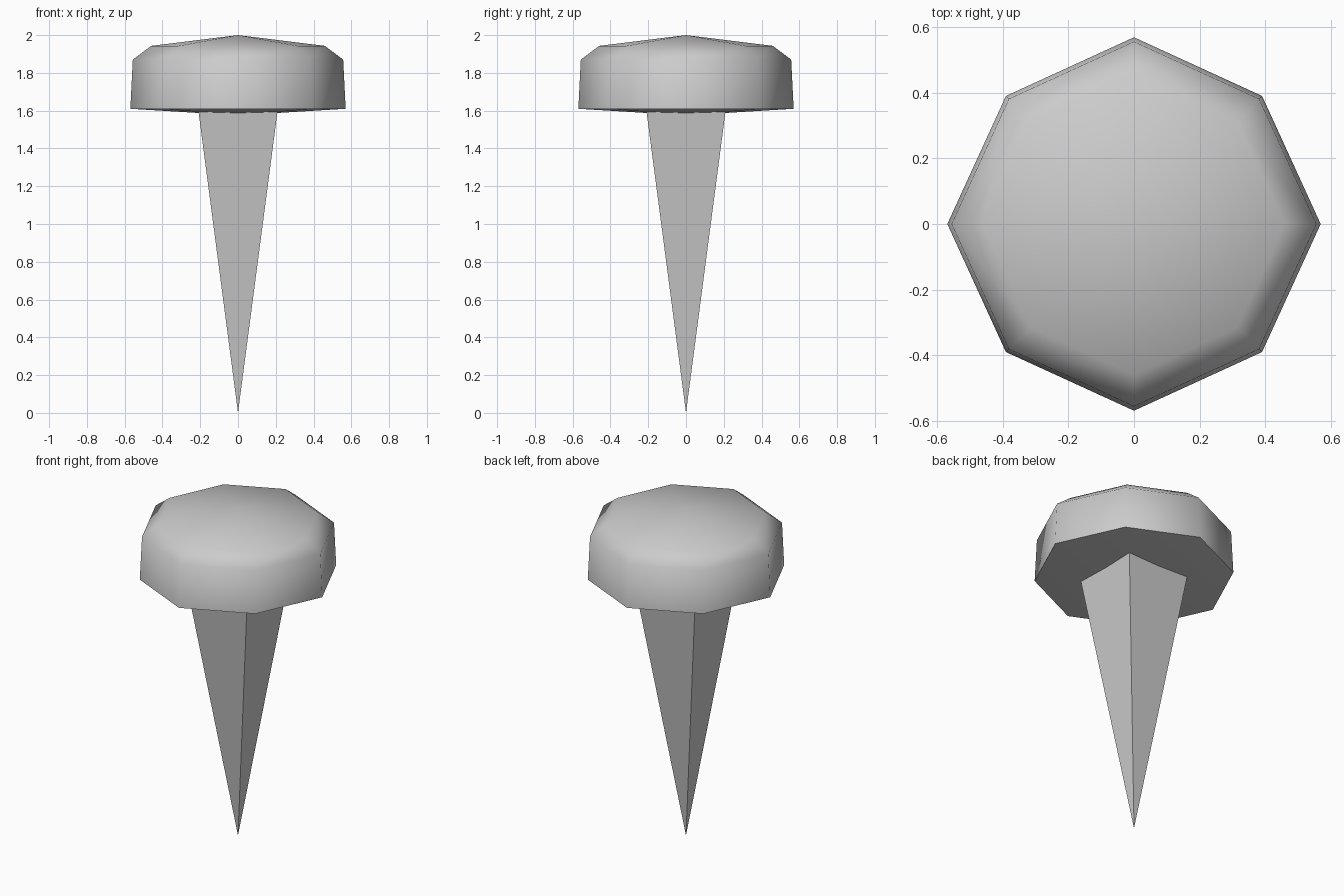
import bpy
import bmesh
from math import cos, sin, pi, radians

default = bpy.data.objects.get("Cube")
if default:
    bpy.data.objects.remove(default)

grey = bpy.data.materials.new("plain grey")
grey.use_nodes = True
colour = (0.6, 0.6, 0.6, 1)
grey.diffuse_color = colour
grey.node_tree.nodes["Principled BSDF"].inputs["Base Color"].default_value = colour


def make_object(name, bm):
    bmesh.ops.recalc_face_normals(bm, faces=bm.faces)
    mesh = bpy.data.meshes.new(name)
    bm.to_mesh(mesh)
    bm.free()
    mesh.materials.append(grey)
    obj = bpy.data.objects.new(name, mesh)
    bpy.context.collection.objects.link(obj)
    return obj


def octagon(bm, radius, z):
    # Diagonal corners sit slightly inside the true circle
    ring = []
    for i in range(8):
        r = radius * (0.97 if i % 2 else 1)
        ring.append(bm.verts.new((r * cos(i * pi / 4), r * sin(i * pi / 4), z)))
    return ring


# Head: eight-sided cap with a bevelled rim, domed top and shallow conical underside
bm = bmesh.new()
rings = [octagon(bm, r, z) for r, z in ((0.57, 1.61), (0.557, 1.87), (0.46, 1.943))]
for low, high in zip(rings, rings[1:]):
    for i in range(8):
        j = (i + 1) % 8
        bm.faces.new((low[i], low[j], high[j], high[i]))
for ring, z in ((rings[0], 1.575), (rings[-1], 2.0)):
    centre = bm.verts.new((0, 0, z))
    for i in range(8):
        bm.faces.new((ring[i], ring[(i + 1) % 8], centre))
head = make_object("head", bm)
bpy.ops.object.select_all(action='DESELECT')
head.select_set(True)
bpy.context.view_layer.objects.active = head
bpy.ops.object.shade_smooth_by_angle(angle=radians(60))

# Spike: four-sided point with its top hidden inside the head
bm = bmesh.new()
half, top = 0.215, 1.64
tip = bm.verts.new((0, 0, 0))
corners = [bm.verts.new((x * half, y * half, top))
           for x, y in ((1, 1), (-1, 1), (-1, -1), (1, -1))]
for i in range(4):
    bm.faces.new((corners[i], corners[(i + 1) % 4], tip))
bm.faces.new(corners)
make_object("spike", bm)
